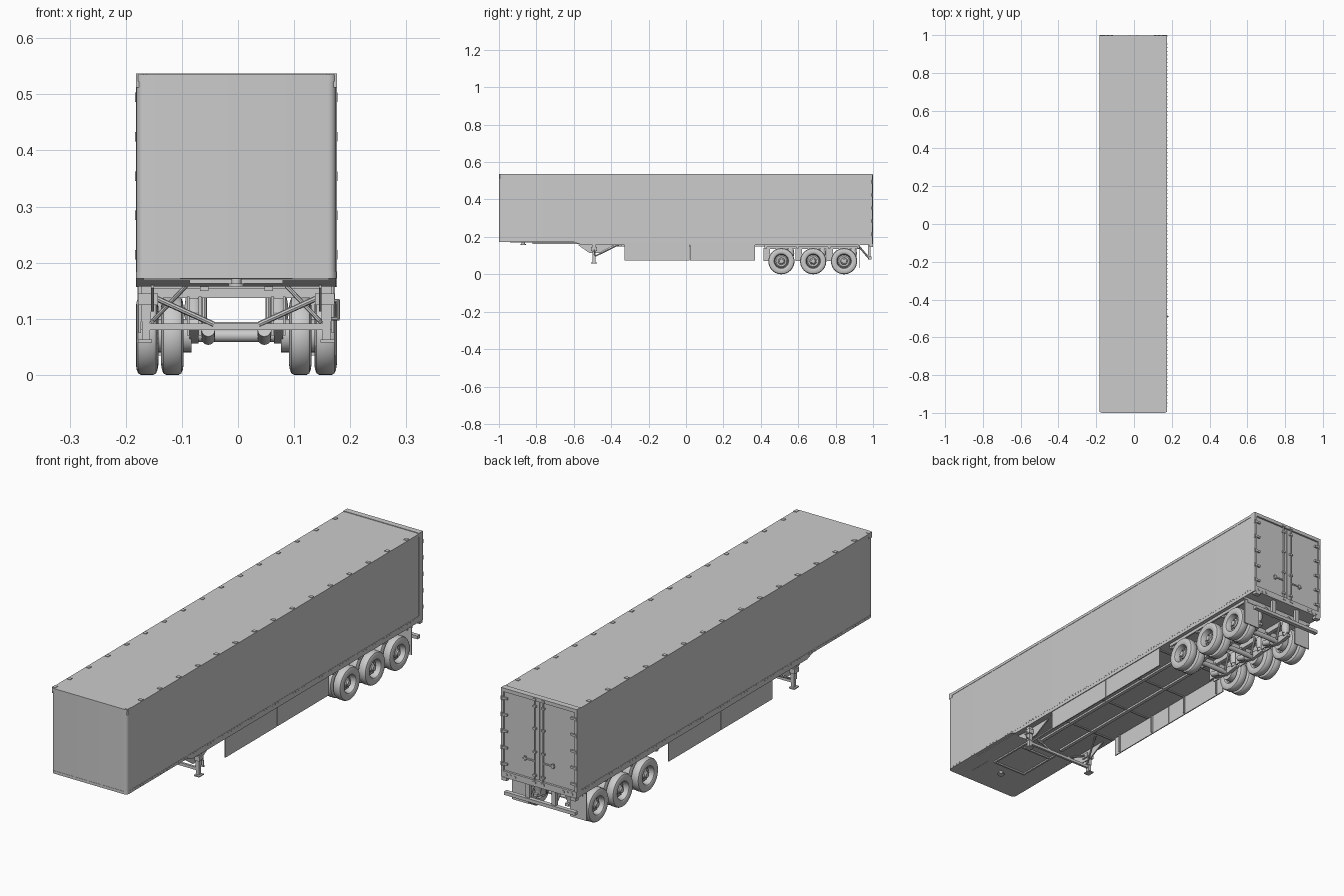
import bpy, bmesh, math
from mathutils import Vector, Matrix

CX = -0.003                      # trailer centreline (the crank sticks out on the right)
AXLES = (0.51, 0.68, 0.845)


def finish(bm, name, mirror=False, y=0.0, z=0.0, angle=35):
    bmesh.ops.recalc_face_normals(bm, faces=bm.faces)
    me = bpy.data.meshes.new(name)
    bm.to_mesh(me)
    bm.free()
    me.polygons.foreach_set("use_smooth", [True] * len(me.polygons))
    me.set_sharp_from_angle(angle=math.radians(angle))
    ob = bpy.data.objects.new(name, me)
    ob.location = (CX, y, z)
    bpy.context.collection.objects.link(ob)
    if mirror:
        ob.modifiers.new("Mirror", 'MIRROR').use_clip = False
    return ob


def add_box(bm, x0, x1, y0, y1, z0, z1):
    m = Matrix.Translation(((x0 + x1) / 2, (y0 + y1) / 2, (z0 + z1) / 2))
    bmesh.ops.create_cube(bm, size=1, matrix=m @ Matrix.Diagonal((x1 - x0, y1 - y0, z1 - z0, 1)))


def add_rod(bm, a, b, r, n=16, r2=None):
    a, b = Vector(a), Vector(b)
    rot = (b - a).to_track_quat('Z', 'Y').to_matrix().to_4x4()
    bmesh.ops.create_cone(bm, cap_ends=True, segments=n, radius1=r, radius2=r if r2 is None else r2,
                          depth=(b - a).length, matrix=Matrix.Translation((a + b) / 2) @ rot)


def add_prism(bm, pts, axis, lo, hi):
    """Extrude a 2D outline: axis 'x' takes (y, z) points, axis 'z' takes (x, y)."""
    def put(p, t):
        return (t, p[0], p[1]) if axis == 'x' else (p[0], p[1], t)
    f = bm.faces.new([bm.verts.new(put(p, lo)) for p in pts])
    out = bmesh.ops.extrude_face_region(bm, geom=[f])['geom']
    d = Vector(put((0, 0), hi - lo))
    bmesh.ops.translate(bm, vec=d, verts=[v for v in out if isinstance(v, bmesh.types.BMVert)])


def add_lathe(bm, prof, n=40):
    """Spin (radius, x) points about the x axis."""
    vs = [bm.verts.new((x, 0, r)) for r, x in prof]
    es = [bm.edges.new(p) for p in zip(vs, vs[1:])]
    bmesh.ops.spin(bm, geom=vs + es, axis=(1, 0, 0), cent=(0, 0, 0), angle=math.tau, steps=n)
    bmesh.ops.remove_doubles(bm, verts=bm.verts, dist=1e-5)


def boxes(name, items, mirror=False, **kw):
    bm = bmesh.new()
    for it in items:
        add_box(bm, *it)
    return finish(bm, name, mirror, **kw)


def rods(name, items, mirror=False, **kw):
    bm = bmesh.new()
    for it in items:
        add_rod(bm, *it)
    return finish(bm, name, mirror, **kw)


def hull(name, hw, y0, y1, z0, z1, r=0.014):
    """Long slab with rounded front corners."""
    arc = [(hw - r + r * math.sin(t), y0 + r - r * math.cos(t)) for t in [i * math.pi / 12 for i in range(7)]]
    pts = arc + [(hw, y1), (-hw, y1)] + [(-x, y) for x, y in reversed(arc)]
    bm = bmesh.new()
    add_prism(bm, pts, 'z', z0, z1)
    return finish(bm, name)


def row(ob, count, step):
    a = ob.modifiers.new("Row", 'ARRAY')
    a.use_relative_offset = False
    a.use_constant_offset = True
    a.constant_offset_displace = (0, step, 0)
    a.count = count


def repeat(ob):
    """Place linked copies at the other axles."""
    for y in AXLES[1:]:
        c = ob.copy()
        c.location.y = y
        bpy.context.collection.objects.link(c)


# Cargo box with rails
hull("cargo_box", 0.1775, -0.999, 0.98, 0.174, 0.533)
hull("top_rail", 0.179, -1.0, 0.98, 0.523, 0.535, 0.015)
hull("bottom_rail", 0.1785, -1.0, 0.98, 0.172, 0.184, 0.015)
boxes("top_corner_cap", [(0.165, 0.179, -0.995, -0.975, 0.512, 0.537)], True)
row(boxes("rail_rivets", [(0.178, 0.1792, -0.97, -0.965, 0.176, 0.179)], True), 98, 0.0198)
row(boxes("roof_clips", [(0.16, 0.176, -0.9, -0.885, 0.534, 0.5375)], True), 15, 0.128)

# Underfloor: step-down floor and coupling area
bm = bmesh.new()
add_prism(bm, [(-0.6, 0.173), (-0.56, 0.158), (0.985, 0.158), (0.985, 0.175), (-0.6, 0.175)], 'x', -0.178, 0.178)
finish(bm, "floor")
boxes("coupler_plate", [(-0.165, 0.165, -0.83, -0.58, 0.169, 0.175), (-0.1, 0.1, -0.94, -0.8, 0.171, 0.175)])
rods("kingpin", [((0, -0.87, 0.16), (0, -0.87, 0.172), 0.009), ((0, -0.87, 0.158), (0, -0.87, 0.163), 0.014)])
boxes("coupler_frame", [(0.075, 0.083, -0.82, -0.55, 0.163, 0.17), (0, 0.083, -0.82, -0.812, 0.163, 0.17),
                        (0, 0.083, -0.65, -0.642, 0.163, 0.17)], True)
boxes("main_beams", [(0.05, 0.065, -0.55, 0.42, 0.15, 0.16)], True)
row(boxes("floor_crossmembers", [(-0.165, 0.165, -0.35, -0.343, 0.154, 0.16)]), 4, 0.235)

# Landing gear
bm = bmesh.new()
add_prism(bm, [(-0.575, 0.16), (-0.575, 0.155), (-0.515, 0.113), (-0.465, 0.113), (-0.385, 0.155), (-0.385, 0.16)],
          'x', 0.147, 0.152)
finish(bm, "landing_gear_bracket", True)
boxes("landing_leg", [(0.152, 0.17, -0.501, -0.483, 0.095, 0.16), (0.154, 0.168, -0.499, -0.485, 0.062, 0.1),
                      (0.15, 0.175, -0.508, -0.476, 0.058, 0.063)], True)
boxes("landing_crossbar", [(-0.155, 0.155, -0.497, -0.487, 0.08, 0.092)])
rods("landing_brace", [((0.155, -0.495, 0.142), (0.04, -0.495, 0.09), 0.005, 8),
                       ((0.15, -0.49, 0.095), (0.09, -0.36, 0.158), 0.004, 8)], True)
boxes("landing_gearbox", [(0.14, 0.175, -0.507, -0.477, 0.125, 0.145)], True)
rods("landing_crank", [((0.17, -0.492, 0.132), (0.183, -0.492, 0.132), 0.003, 8),
                       ((0.1815, -0.492, 0.134), (0.1815, -0.487, 0.1), 0.003, 8),
                       ((0.155, -0.487, 0.1), (0.1835, -0.487, 0.1), 0.003, 8)])

# Aerodynamic side skirts: two panels a side
boxes("side_skirt", [(0.17, 0.1745, -0.33, 0.019, 0.075, 0.16), (0.17, 0.1745, 0.021, 0.37, 0.075, 0.16)], True)
row(boxes("skirt_stay", [(0.164, 0.171, -0.3, -0.294, 0.08, 0.158)], True), 4, 0.21)

# Bogie subframe
boxes("bogie_rails", [(0.068, 0.085, 0.42, 0.93, 0.135, 0.158), (0.155, 0.162, 0.42, 0.93, 0.145, 0.158)], True)
boxes("bogie_crossmembers", [(-0.16, 0.16, y, y + 0.012, 0.137, 0.158) for y in (0.42, 0.59, 0.76, 0.918)])

# Dual wheels: dished outer rim, plain inner rim, nuts and hub
tyre = [(0.040, 0.003), (0.043, 0.001), (0.052, 0.0), (0.061, 0.0015), (0.067, 0.004), (0.070, 0.009), (0.070, 0.031),
        (0.067, 0.036), (0.061, 0.0385), (0.052, 0.04), (0.041, 0.037)]
bm = bmesh.new()
for off in (0.179, 0.134):
    add_lathe(bm, [(r, off - d) for r, d in tyre])
finish_tyre = finish(bm, "dual_tyres", True, y=AXLES[0], z=0.07)
repeat(finish_tyre)
bm = bmesh.new()
rim = [(0.041, 0.002), (0.039, 0.003), (0.036, 0.009), (0.034, 0.028), (0.028, 0.022), (0.019, 0.022),
       (0.017, 0.016), (0.012, 0.013), (0.011, 0.007), (0, 0.006)]
add_lathe(bm, [(r, 0.179 - d) for r, d in rim])
add_lathe(bm, [(0.041, 0.097), (0.036, 0.103), (0.036, 0.118), (0, 0.118)])
for i in range(10):
    a = math.tau * i / 10
    c, s = 0.0235 * math.cos(a), 0.0235 * math.sin(a)
    add_rod(bm, (0.155, c, s), (0.161, c, s), 0.0025, 6)
add_rod(bm, (0.118, 0, 0), (0.154, 0, 0), 0.03, 24)
repeat(finish(bm, "wheel_rims", True, y=AXLES[0], z=0.07))

# Axles, brakes and air suspension
repeat(rods("axle", [((-0.12, 0, 0), (0.12, 0, 0), 0.011, 20), ((-0.12, 0, 0), (-0.08, 0, 0), 0.03, 24),
                     ((0.08, 0, 0), (0.12, 0, 0), 0.03, 24)], y=AXLES[0], z=0.07))
bm = bmesh.new()
add_prism(bm, [(-0.088, 0.012), (-0.075, 0.03), (0, 0.02), (0.07, 0.008), (0.07, -0.004), (0, -0.014), (-0.07, 0.006)],
          'x', 0.067, 0.083)
add_box(bm, 0.062, 0.067, -0.095, -0.06, 0.0, 0.07)
add_box(bm, 0.083, 0.088, -0.095, -0.06, 0.0, 0.07)
repeat(finish(bm, "suspension_arm", True, y=AXLES[0], z=0.07))
bm = bmesh.new()
add_rod(bm, (0.075, 0.05, 0.005), (0.075, 0.05, 0.02), 0.012, 24)
add_rod(bm, (0.075, 0.05, 0.018), (0.075, 0.05, 0.042), 0.014, 24, 0.019)
add_rod(bm, (0.075, 0.05, 0.042), (0.075, 0.05, 0.068), 0.019, 24, 0.015)
add_rod(bm, (0.05, -0.012, -0.005), (0.05, -0.06, 0.01), 0.012)
add_rod(bm, (0.057, 0.012, 0), (0.057, 0.035, 0.07), 0.005, 10)
repeat(finish(bm, "air_spring", True, y=AXLES[0], z=0.07))

# Mud flaps and rear underride guard
boxes("mud_flap", [(0.098, 0.176, 0.924, 0.928, 0.035, 0.15), (0.06, 0.176, 0.922, 0.93, 0.148, 0.16)], True)
boxes("rear_bumper", [(-0.168, 0.168, 0.975, 0.993, 0.08, 0.094)])
boxes("bumper_strut", [(0.053, 0.072, 0.972, 0.986, 0.08, 0.16)], True)
rods("bumper_brace", [((0.062, 0.975, 0.09), (0.062, 0.92, 0.155), 0.005, 8)], True)

# Rear frame, doors and door hardware
boxes("rear_frame", [(0.168, 0.179, 0.97, 0.997, 0.157, 0.537)], True)
boxes("rear_header_and_sill", [(-0.179, 0.179, 0.972, 0.997, 0.522, 0.5375), (-0.179, 0.179, 0.972, 0.998, 0.157, 0.184)])
boxes("rear_door", [(0.0012, 0.167, 0.975, 0.992, 0.186, 0.52)], True)
boxes("door_hinge", [(0.15, 0.1785, 0.99, 0.999, z, z + 0.009) for z in (0.21, 0.28, 0.35, 0.42, 0.49)], True)
rods("hinge_pin", [((0.1765, 0.996, z - 0.004), (0.1765, 0.996, z + 0.013), 0.004, 10)
                   for z in (0.21, 0.28, 0.35, 0.42, 0.49)], True)
rods("lock_rod", [((0.02, 0.996, 0.172), (0.02, 0.996, 0.531), 0.003, 10)], True)
boxes("lock_bracket", [(0.013, 0.027, 0.99, 1.0, z, z + 0.008) for z in (0.17, 0.2, 0.3, 0.4, 0.495, 0.525)], True)
boxes("lock_handle", [(0.018, 0.075, 0.995, 0.999, 0.262, 0.268), (0.062, 0.07, 0.99, 0.999, 0.256, 0.274)], True)
rods("tail_lamp", [((x, 0.996, 0.17), (x, 1.0, 0.17), 0.007, 16) for x in (0.115, 0.135, 0.155)], True)
boxes("dock_bumper", [(0.15, 0.175, 0.98, 1.0, 0.145, 0.159)], True)
